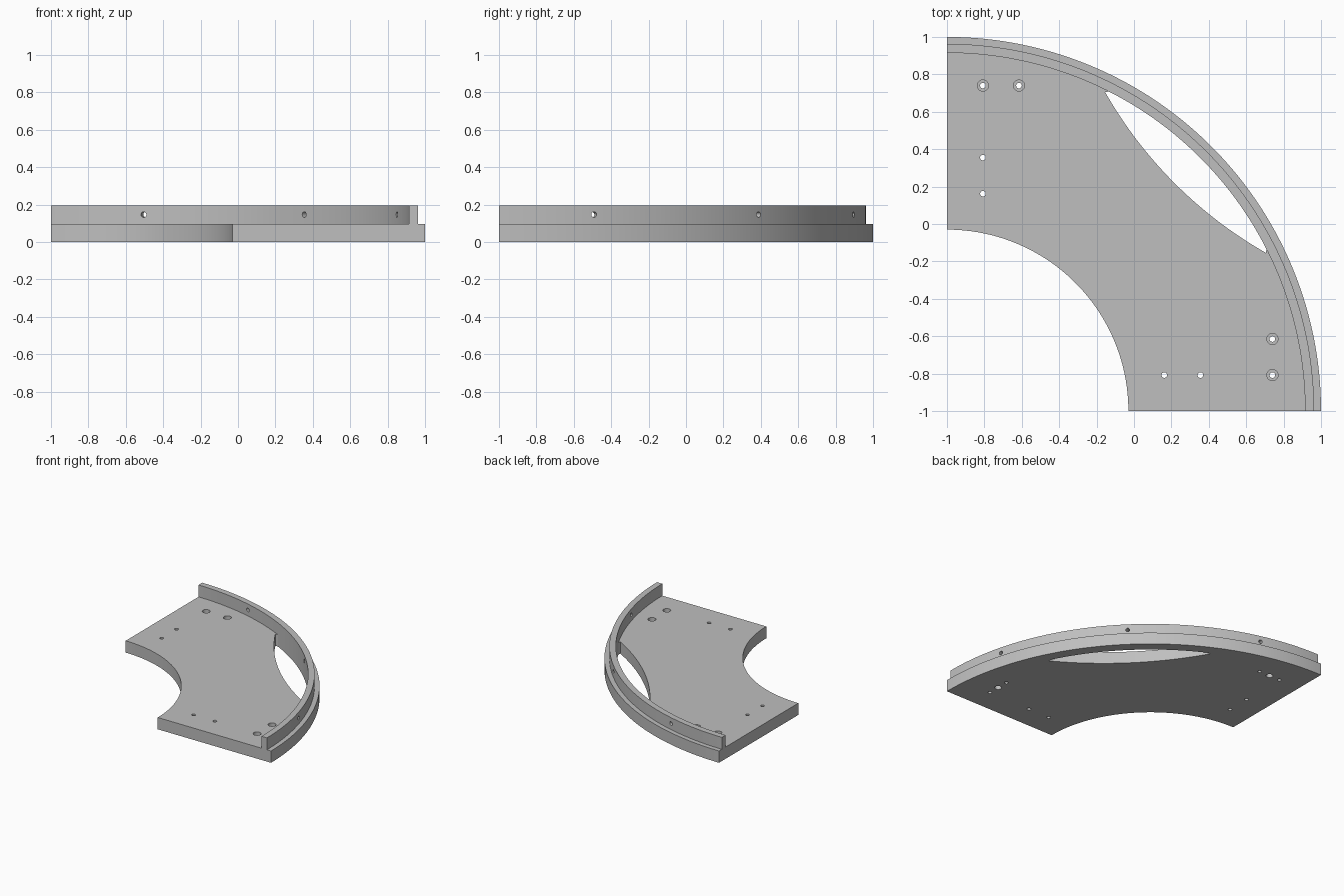
import bpy, bmesh
from math import sin, cos, pi, radians, atan2, hypot
from mathutils import Matrix, Vector

cube = bpy.data.objects.get("Cube")
if cube:
    bpy.data.objects.remove(cube, do_unlink=True)

THICK, TOP = 0.097, 0.195           # plate top, rim top
INNER, RIM_IN, RIM_OUT, OUTER = 0.97, 1.915, 1.963, 2.0
CX = CY = -1.0                      # centre of the quarter ring

grey = bpy.data.materials.new("plain_grey")
grey.use_nodes = True
grey.diffuse_color = (0.52, 0.52, 0.52, 1)
grey.node_tree.nodes["Principled BSDF"].inputs["Base Color"].default_value = (0.52, 0.52, 0.52, 1)


def arc(cx, cy, r, a0, a1, n):
    return [(cx + r * cos(a0 + (a1 - a0) * i / n), cy + r * sin(a0 + (a1 - a0) * i / n))
            for i in range(n + 1)]


def new_object(name, bm):
    bmesh.ops.recalc_face_normals(bm, faces=bm.faces)
    mesh = bpy.data.meshes.new(name)
    bm.to_mesh(mesh)
    bm.free()
    mesh.materials.append(grey)
    ob = bpy.data.objects.new(name, mesh)
    bpy.context.collection.objects.link(ob)
    return ob


def prism(name, outline, z0, z1):
    bm = bmesh.new()
    face = bm.faces.new([bm.verts.new((x, y, z0)) for x, y in outline])
    ext = bmesh.ops.extrude_face_region(bm, geom=[face])
    verts = [v for v in ext["geom"] if isinstance(v, bmesh.types.BMVert)]
    bmesh.ops.translate(bm, verts=verts, vec=(0, 0, z1 - z0))
    return new_object(name, bm)


def quarter_ring(name, r0, r1, z0, z1):
    outline = arc(CX, CY, r1, 0, pi / 2, 72) + arc(CX, CY, r0, pi / 2, 0, 72)
    return prism(name, outline, z0, z1)


def add_drill(bm, centre, radius, depth, direction=(0, 0, 1)):
    rot = Vector(direction).to_track_quat("Z", "Y").to_matrix().to_4x4()
    bmesh.ops.create_cone(bm, cap_ends=True, segments=24, radius1=radius, radius2=radius,
                          depth=depth, matrix=Matrix.Translation(centre) @ rot)


def cut(target, cutter):
    mod = target.modifiers.new("cut", "BOOLEAN")
    mod.operation = "DIFFERENCE"
    mod.solver = "EXACT"
    mod.object = cutter
    bpy.context.view_layer.objects.active = target
    bpy.ops.object.modifier_apply(modifier=mod.name)
    bpy.data.objects.remove(cutter, do_unlink=True)


# Base plate and raised rim
plate = quarter_ring("base_plate", INNER, OUTER, 0, THICK)
rim = quarter_ring("raised_rim", RIM_IN, RIM_OUT, THICK, TOP)

# Crescent opening beside the rim
tip, far, sag = -0.155, 0.706, 0.082
half = (far - tip) / 2 ** 0.5
radius = (half ** 2 + sag ** 2) / (2 * sag)
mid = (tip + far) / 2 + (radius - sag) / 2 ** 0.5
a_start = atan2(tip - mid, far - mid) % (2 * pi)
a_end = atan2(far - mid, tip - mid) % (2 * pi)
edge = radians(26.9)
opening = arc(CX, CY, RIM_IN, edge, pi / 2 - edge, 40) + arc(mid, mid, radius, a_end, a_start, 32)
cut(plate, prism("opening_cutter", opening, -0.1, THICK + 0.1))

# Plate holes, mirrored across the diagonal
bolt_holes = [(-0.808, 0.74), (-0.615, 0.74)]
pin_holes = [(-0.808, 0.355), (-0.808, 0.162)]
blind_holes = [(-0.711, 0.74)]


def both(points):
    return points + [(y, x) for x, y in points]


through, wide = bmesh.new(), bmesh.new()
for x, y in both(bolt_holes + pin_holes):
    add_drill(through, (x, y, THICK / 2), 0.015, 0.3)
for x, y in both(bolt_holes):
    add_drill(wide, (x, y, THICK), 0.03, 0.08)
for x, y in both(blind_holes):
    add_drill(wide, (x, y, 0), 0.026, 0.1)
cut(plate, new_object("through_cutter", through))
cut(plate, new_object("wide_cutter", wide))

# Radial holes through the rim
radial = bmesh.new()
r_mid = (RIM_IN + RIM_OUT) / 2
for deg in (15, 45, 75):
    c, s = cos(radians(deg)), sin(radians(deg))
    add_drill(radial, (CX + r_mid * c, CY + r_mid * s, 0.147), 0.015, 0.2, (c, s, 0))
cut(rim, new_object("radial_cutter", radial))

# Smooth curved walls, crisp edges
for ob in (plate, rim):
    bpy.ops.object.select_all(action="DESELECT")
    ob.select_set(True)
    bpy.context.view_layer.objects.active = ob
    bpy.ops.object.shade_smooth_by_angle(angle=radians(30))
